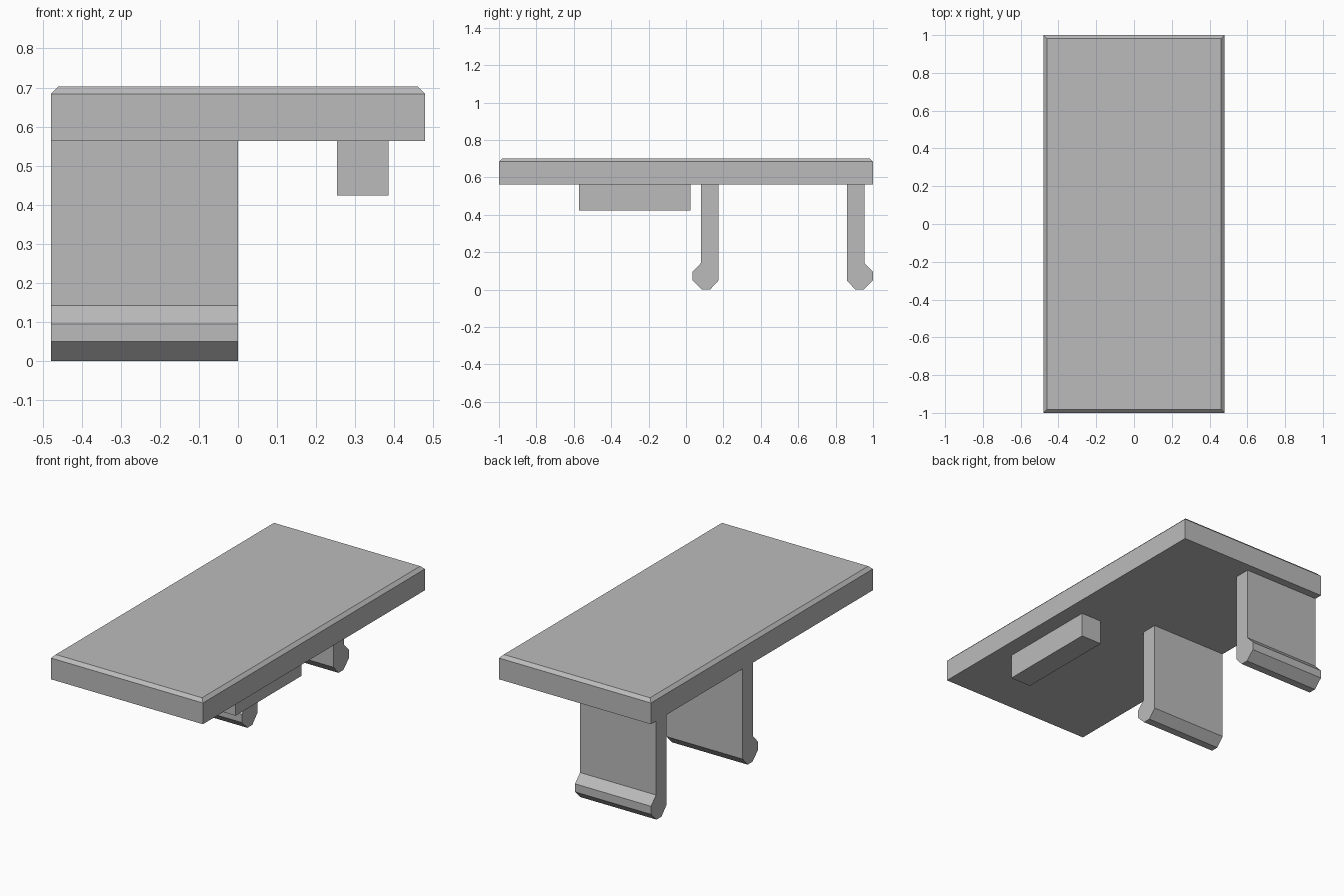
import bpy
import bmesh

cube = bpy.data.objects.get("Cube")
if cube:
    bpy.data.objects.remove(cube, do_unlink=True)

grey = bpy.data.materials.new("light grey")
grey.use_nodes = True
colour = (0.5, 0.5, 0.5, 1)
grey.diffuse_color = colour
grey.node_tree.nodes["Principled BSDF"].inputs["Base Color"].default_value = colour


def prism(name, profile, x0, x1):
    """Extrude a (y, z) outline along x."""
    bm = bmesh.new()
    face = bm.faces.new([bm.verts.new((x0, y, z)) for y, z in profile])
    out = bmesh.ops.extrude_face_region(bm, geom=[face])
    verts = [v for v in out["geom"] if isinstance(v, bmesh.types.BMVert)]
    bmesh.ops.translate(bm, verts=verts, vec=(x1 - x0, 0, 0))
    bmesh.ops.recalc_face_normals(bm, faces=bm.faces)
    mesh = bpy.data.meshes.new(name)
    bm.to_mesh(mesh)
    bm.free()
    mesh.materials.append(grey)
    obj = bpy.data.objects.new(name, mesh)
    bpy.context.collection.objects.link(obj)
    return obj


def box(name, x0, x1, y0, y1, z0, z1):
    return prism(name, [(y0, z0), (y1, z0), (y1, z1), (y0, z1)], x0, x1)


UNDERSIDE, TOP, HALF_WIDTH = 0.563, 0.702, 0.479

# Top plate with its upper rim chamfered
plate = box("top_plate", -HALF_WIDTH, HALF_WIDTH, -1, 1, UNDERSIDE, TOP)
bm = bmesh.new()
bm.from_mesh(plate.data)
rim = [e for e in bm.edges if all(v.co.z > TOP - 0.01 for v in e.verts)]
bmesh.ops.bevel(bm, geom=rim, offset=0.018, segments=1, affect='EDGES')
bm.to_mesh(plate.data)
bm.free()

# Block under the left side
box("underside_block", 0.254, 0.385, -0.572, 0.023, 0.423, UNDERSIDE)

# Pair of snap clips, hooks facing away from each other
clip = [(0.08, UNDERSIDE), (0.08, 0.142), (0.035, 0.095), (0.035, 0.049),
        (0.085, 0), (0.129, 0), (0.174, 0.049), (0.174, UNDERSIDE)]
CLIP_CENTRE = 0.517
prism("front_clip", clip, -HALF_WIDTH, 0)
prism("back_clip", [(2 * CLIP_CENTRE - y, z) for y, z in clip], -HALF_WIDTH, 0)
